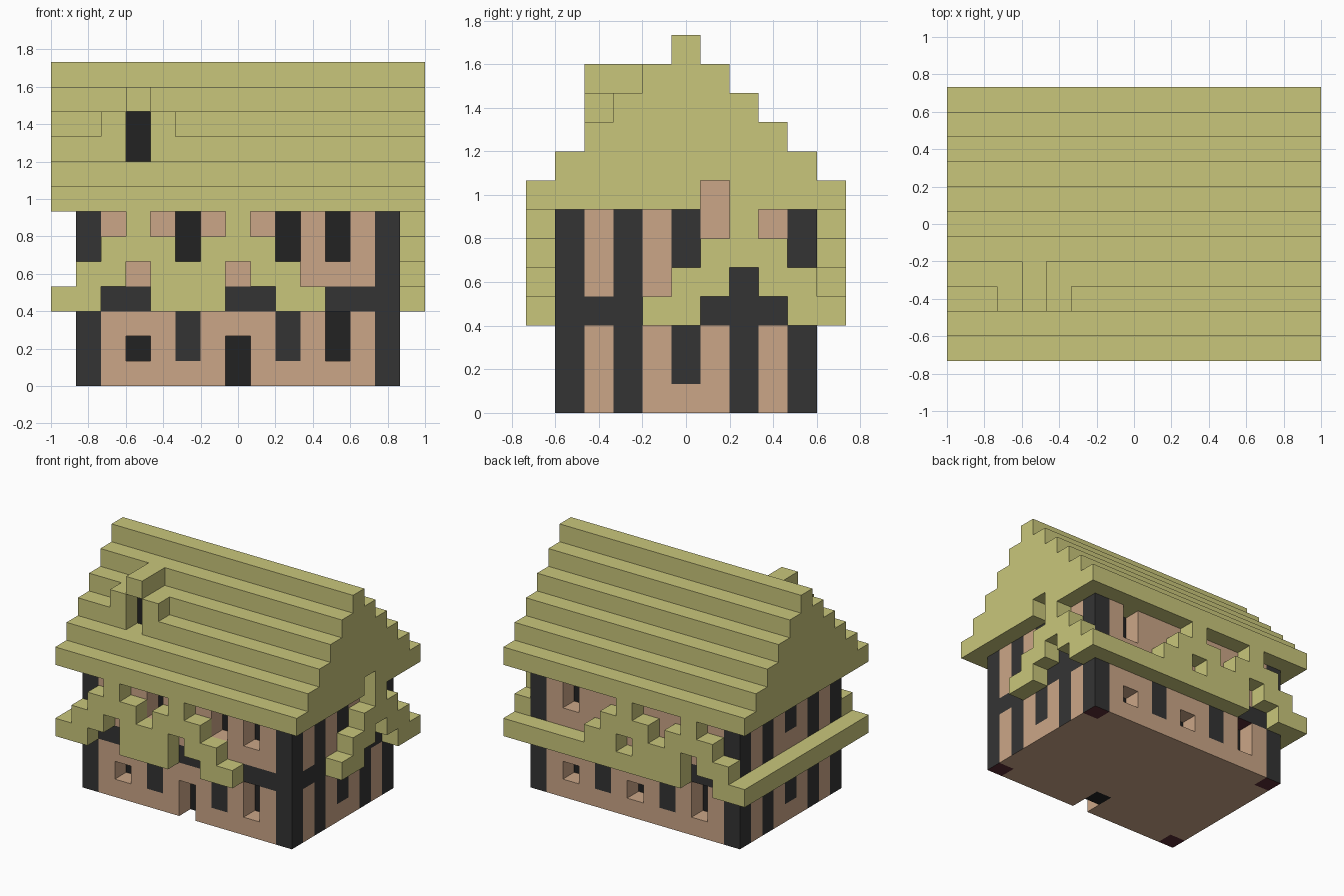
import bpy, bmesh, math
from mathutils import Vector

if "Cube" in bpy.data.objects:
    bpy.data.objects.remove(bpy.data.objects["Cube"])

U = 2 / 15                      # edge of one block; grid is 15 x 11 x 13 blocks
NX, NY = 15, 11


def material(name, r, g, b):
    lin = [(c / 255 / 12.92 if c < 10 else ((c / 255 + 0.055) / 1.055) ** 2.4) for c in (r, g, b)]
    m = bpy.data.materials.new(name)
    m.diffuse_color = (*lin, 1)
    m.use_nodes = True
    m.node_tree.nodes["Principled BSDF"].inputs["Base Color"].default_value = m.diffuse_color
    return m


MATS = {
    "thatch": material("straw olive", 201, 198, 123),
    "plaster": material("tan plaster", 203, 166, 135),
    "timber": material("dark timber", 52, 52, 52),
    "end": material("timber end red", 92, 46, 52),
    "pane": material("window black", 34, 34, 34),
}

grid = {}                       # block position -> (part, colour)


def fill(part, colour, xs, ys, zs):
    for i in xs:
        for j in ys:
            for k in zs:
                grid[i, j, k] = (part, colour)


def span(a, b):                 # inclusive range
    return range(a, b + 1)


# plaster walls
fill("walls", "plaster", span(1, 13), span(1, 9), span(0, 6))

# timber frame: corner posts, belt beam, wall posts
for i in (1, 13):
    fill("timber_frame", "timber", [i], span(1, 9), [3])
    for j in (1, 3, 7, 9):
        fill("timber_frame", "timber", [i], [j], span(0, 6))
    fill("timber_frame", "timber", [i], [5], [1, 2, 5, 6])
for j in (1, 9):
    fill("timber_frame", "timber", span(1, 13), [j], [3])
    for i in (5, 9):
        fill("timber_frame", "timber", [i], [j], [1, 2])


def opening(i, j, inward, zs):
    """Recess one block deep with a dark pane behind it."""
    for k in zs:
        grid.pop((i, j, k), None)
        grid[i, j + inward, k] = ("window_panes", "pane")


# front door and windows
for i, zs in ((7, (0, 1)), (3, (1,)), (11, (1, 2)), (5, (5, 6)), (9, (5, 6)), (11, (5, 6))):
    opening(i, 1, 1, zs)
# back windows
for i, zs in ((11, (1,)), (7, (1,)), (3, (1, 2)), (11, (5, 6))):
    opening(i, 9, -1, zs)

# stepped roof, one block narrower on each side per layer
for n in range(6):
    fill("roof", "thatch", range(NX), range(n, NY - n), [7 + n])
# small notch in the right gable with plaster behind
del grid[14, 6, 7]
grid[13, 6, 7] = ("walls", "plaster")

# dormer: cheeks, cap and recessed opening
for i in (2, 4):
    fill("dormer", "thatch", [i], [2], [10])
fill("dormer", "thatch", [3], [2, 3], [11])
opening(3, 2, 1, (9, 10))


def chevron(peak, place):
    """Gabled eave strip lying flat on a wall, two blocks thick."""
    for n in range(4):
        for d in {n, max(n - 1, 0)} if n != 1 else {0, 1}:
            for s in (-1, 1):
                # lower rows spread outwards from the peak
                i, j = place(peak + s * d)
                grid[i, j, 6 - n] = ("lower_eaves", "thatch")


# front and back have two gables, right side has one
for p in (3, 7):
    chevron(p, lambda t: (t, 0))
    chevron(p, lambda t: (t, NY - 1))
chevron(7, lambda t: (NX - 1, t))
# straight eave along the back and the left side
fill("lower_eaves", "thatch", span(4, 14), [NY - 1], [3])
fill("lower_eaves", "thatch", [0], range(NY), [3])

DIRS = [Vector(d) for d in ((1, 0, 0), (-1, 0, 0), (0, 1, 0), (0, -1, 0), (0, 0, 1), (0, 0, -1))]


def face_colour(cell, colour, d):
    """Timber seen from below shows end grain."""
    if colour == "timber" and d.z < 0:
        corner = cell[0] in (1, 13) and cell[1] in (1, 9)
        return "end" if corner or cell[2] > 0 else "plaster"
    return colour


# build one mesh per part from the exposed block faces
for part in sorted({p for p, _ in grid.values()}):
    names = list(MATS)
    bm = bmesh.new()
    verts = {}
    for cell, (owner, colour) in grid.items():
        if owner != part:
            continue
        for d in DIRS:
            if tuple(int(c + n) for c, n in zip(cell, d)) in grid:
                continue
            a = Vector((d.y, d.z, d.x))
            b = d.cross(a)
            mid = Vector(cell) + Vector((0.5, 0.5, 0.5)) + d * 0.5
            loop = []
            for s, t in ((-1, -1), (1, -1), (1, 1), (-1, 1)):
                p = mid + a * (s * 0.5) + b * (t * 0.5)
                key = tuple(round(c) for c in p)
                if key not in verts:
                    verts[key] = bm.verts.new(((key[0] - NX / 2) * U, (key[1] - NY / 2) * U, key[2] * U))
                loop.append(verts[key])
            f = bm.faces.new(loop)
            f.material_index = names.index(face_colour(cell, colour, d))
    bmesh.ops.dissolve_limit(bm, angle_limit=math.radians(1), verts=bm.verts[:],
                             edges=bm.edges[:], delimit={'MATERIAL'})
    mesh = bpy.data.meshes.new(part)
    bm.to_mesh(mesh)
    bm.free()
    for n in names:
        mesh.materials.append(MATS[n])
    bpy.context.collection.objects.link(bpy.data.objects.new(part, mesh))
